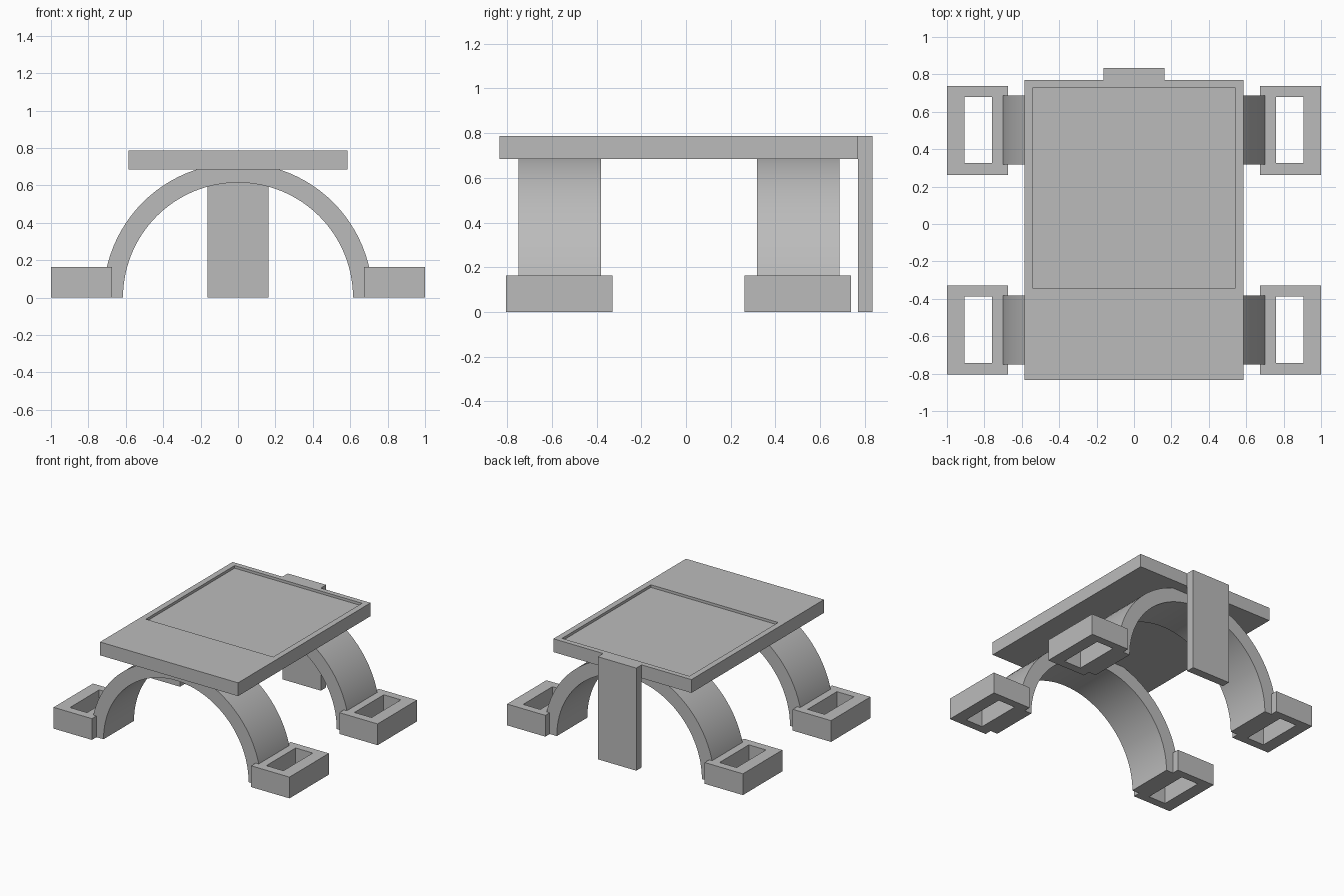
import bpy, bmesh, math

old = bpy.data.objects.get("Cube")
if old:
    bpy.data.objects.remove(old, do_unlink=True)

grey = bpy.data.materials.new("plain grey")
grey.use_nodes = True
grey.diffuse_color = (0.5, 0.5, 0.5, 1)
grey.node_tree.nodes["Principled BSDF"].inputs["Base Color"].default_value = (0.5, 0.5, 0.5, 1)


def finish(name, bm):
    bmesh.ops.recalc_face_normals(bm, faces=bm.faces[:])
    mesh = bpy.data.meshes.new(name)
    bm.to_mesh(mesh)
    bm.free()
    mesh.materials.append(grey)
    obj = bpy.data.objects.new(name, mesh)
    bpy.context.collection.objects.link(obj)
    return obj


def box_mesh(x, y, z):
    """Box between the (low, high) pairs given for each axis."""
    bm = bmesh.new()
    bmesh.ops.create_cube(bm, size=1)
    for v in bm.verts:
        v.co = [pair[c > 0] for pair, c in zip((x, y, z), v.co)]
    return bm


def inset_to(bm, up, x, y):
    """Inset the top or bottom face to a given rectangle; return the inner face."""
    bm.normal_update()
    face = next(f for f in bm.faces if f.normal.z * up > 0.9)
    mid = face.calc_center_median()
    bmesh.ops.inset_region(bm, faces=[face], thickness=0.02)
    for v in face.verts:
        v.co.x = x[v.co.x > mid.x]
        v.co.y = y[v.co.y > mid.y]
    return face


# Table top with a shallow rectangular recess
bm = box_mesh((-0.585, 0.585), (-0.835, 0.77), (0.684, 0.786))
panel = inset_to(bm, 1, (-0.54, 0.54), (-0.345, 0.73))
floor = bmesh.ops.extrude_face_region(bm, geom=[panel])["geom"]
for v in floor:
    if isinstance(v, bmesh.types.BMVert):
        v.co.z -= 0.02
if panel.is_valid:
    bmesh.ops.delete(bm, geom=[panel], context="FACES_ONLY")
finish("table_top", bm)

# Back post, flush with the top
finish("back_post", box_mesh((-0.163, 0.163), (0.77, 0.835), (0, 0.786)))


# Half-ring arch spanning the width
def arch(name, y0, y1, inner=0.615, outer=0.72, steps=48):
    bm = bmesh.new()
    angles = [math.pi * i / steps for i in range(steps + 1)]
    rings = [[bm.verts.new((r * math.cos(a), y, r * math.sin(a)))
              for r, y in ((inner, y0), (outer, y0), (outer, y1), (inner, y1))]
             for a in angles]
    for a, b in zip(rings, rings[1:]):
        for k in range(4):
            n = (k + 1) % 4
            bm.faces.new((a[k], a[n], b[n], b[k]))
    bm.faces.new(rings[0])
    bm.faces.new(rings[-1])
    obj = finish(name, bm)
    bpy.ops.object.select_all(action="DESELECT")
    obj.select_set(True)
    bpy.context.view_layer.objects.active = obj
    bpy.ops.object.shade_smooth_by_angle(angle=math.radians(30))


# Foot block with a rectangular hole right through it
def foot(name, side, y0, y1):
    bm = box_mesh(sorted((side * 0.675, side)), (y0, y1), (0, 0.163))
    hole_x = sorted((side * 0.76, side * 0.905))
    hole_y = (y0 + 0.063, y1 - 0.06)
    caps = [inset_to(bm, up, hole_x, hole_y) for up in (1, -1)]
    rims = [e for f in caps for e in f.edges]
    bmesh.ops.delete(bm, geom=caps, context="FACES_ONLY")
    bmesh.ops.bridge_loops(bm, edges=rims)
    finish(name, bm)


for end, y in (("front", -0.805), ("back", 0.262)):
    arch(end + "_arch", y + 0.055, y + 0.424)
    for label, side in (("left", 1), ("right", -1)):
        foot(f"{end}_{label}_foot", side, y, y + 0.477)
